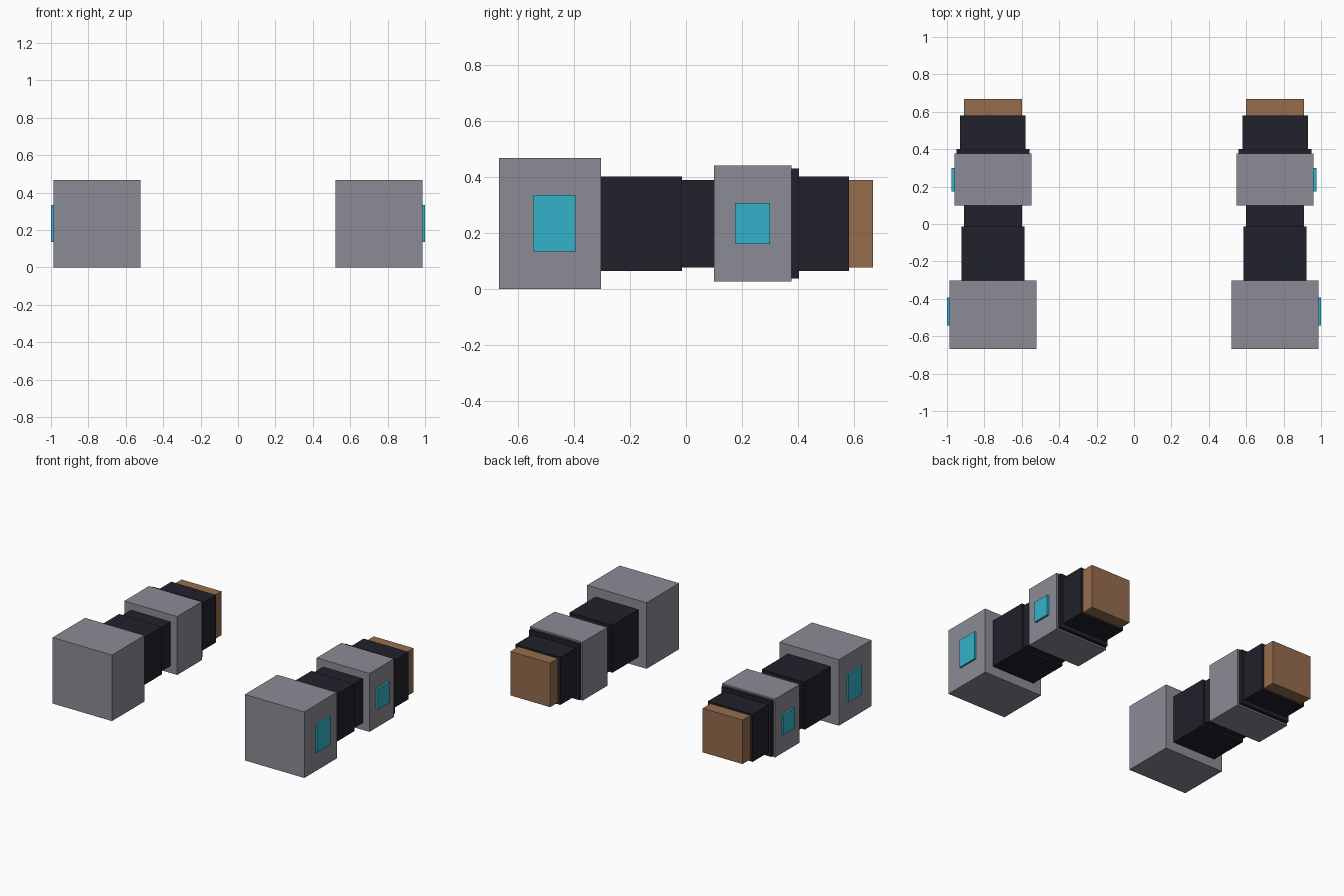
import bpy
import bmesh
from mathutils import Matrix, Vector

if "Cube" in bpy.data.objects:
    bpy.data.objects.remove(bpy.data.objects["Cube"])

CX, CZ = 0.754, 0.234  # centre line of one arm


def material(name, rgb):
    m = bpy.data.materials.new(name)
    m.diffuse_color = (*rgb, 1)
    m.use_nodes = True
    m.node_tree.nodes["Principled BSDF"].inputs["Base Color"].default_value = m.diffuse_color
    return m


grey = material("armour grey", (0.26, 0.26, 0.305))
black = material("dark cloth", (0.015, 0.015, 0.024))
brown = material("skin brown", (0.305, 0.153, 0.075))
cyan = material("glow cyan", (0.034, 0.445, 0.591))


def box(name, mat, x, y, z):
    """Box from (min, max) ranges on each axis."""
    lo, hi = (Vector(v) for v in zip(x, y, z))
    bm = bmesh.new()
    bmesh.ops.create_cube(bm, size=1, matrix=Matrix.Translation((lo + hi) / 2)
                          @ Matrix.Diagonal((*(hi - lo), 1)))
    me = bpy.data.meshes.new(name)
    bm.to_mesh(me)
    bm.free()
    me.materials.append(mat)
    bpy.context.collection.objects.link(bpy.data.objects.new(name, me))


# Arm segments: name, material, y start, y end, width, height
SEGMENTS = [
    ("shoulder_guard", grey, -0.667, -0.303, 0.466, 0.468),
    ("upper_sleeve", black, -0.303, -0.014, 0.337, 0.337),
    ("elbow", black, -0.014, 0.10, 0.312, 0.312),
    ("forearm_guard", grey, 0.10, 0.376, 0.414, 0.414),
    ("cuff_ring", black, 0.376, 0.402, 0.390, 0.392),
    ("glove", black, 0.402, 0.58, 0.350, 0.337),
    ("hand", brown, 0.58, 0.667, 0.312, 0.312),
]

# Outer light panels: name, y range, z range, inner x, outer x
PANELS = [
    ("shoulder_light", (-0.543, -0.393), (0.135, 0.335), 0.98, 1.0),
    ("forearm_light", (0.175, 0.30), (0.161, 0.307), 0.955, 0.976),
]

for side, s in (("left", -1), ("right", 1)):
    for name, mat, y0, y1, w, h in SEGMENTS:
        box(f"{side}_{name}", mat, (s * CX - w / 2, s * CX + w / 2),
            (y0, y1), (CZ - h / 2, CZ + h / 2))
    for name, y, z, x0, x1 in PANELS:
        box(f"{side}_{name}", cyan, sorted((s * x0, s * x1)), y, z)
